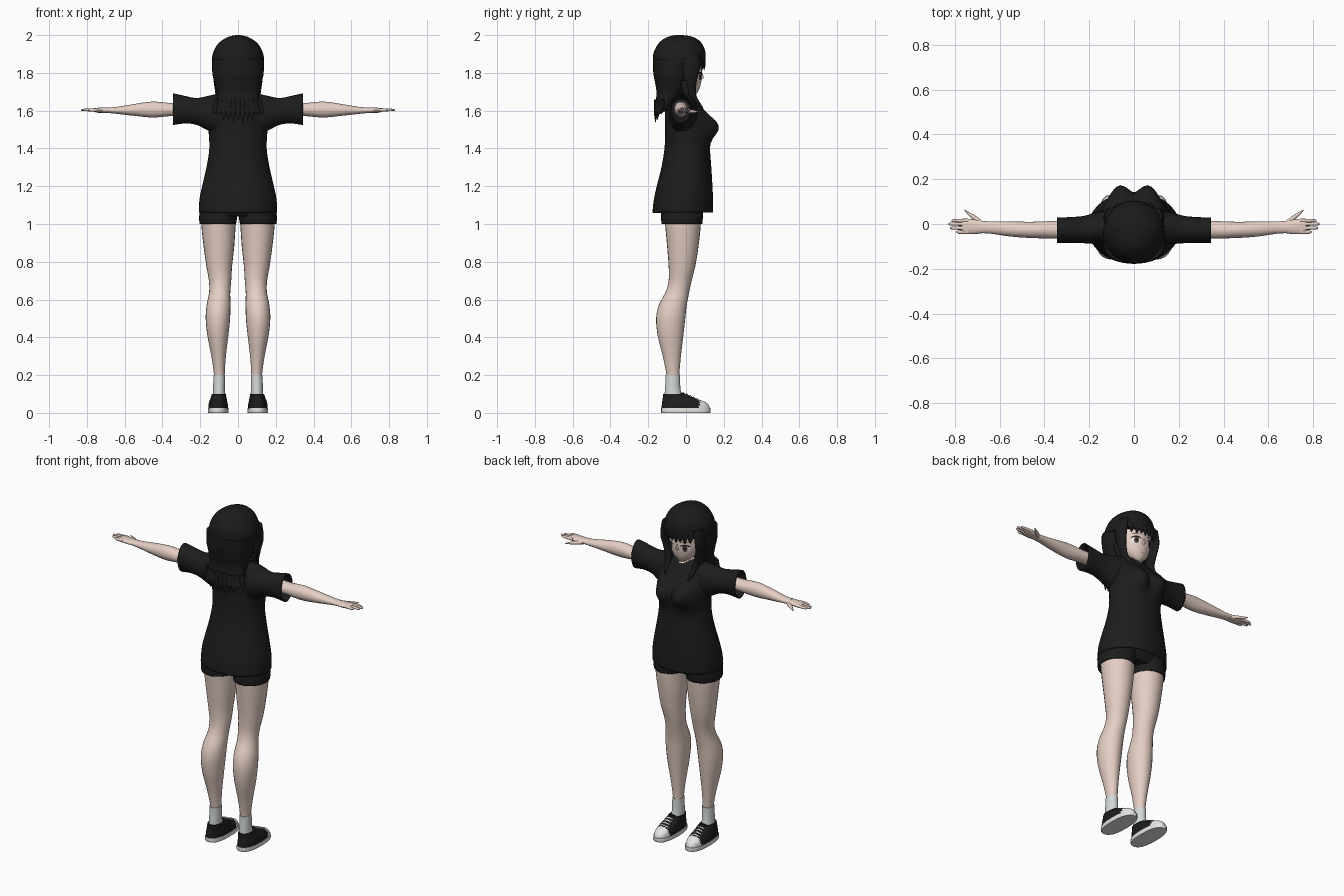
import bpy, bmesh, math
from mathutils import Vector
from mathutils.bvhtree import BVHTree

cube = bpy.data.objects.get("Cube")
if cube:
    bpy.data.objects.remove(cube)


def material(name, r, g, b):
    m = bpy.data.materials.new(name)
    m.use_nodes = True
    m.diffuse_color = (r, g, b, 1)
    bsdf = next(n for n in m.node_tree.nodes if n.type == 'BSDF_PRINCIPLED')
    bsdf.inputs['Base Color'].default_value = (r, g, b, 1)
    bsdf.inputs['Roughness'].default_value = 0.8
    return m


skin = material("skin", .78, .62, .55)
black = material("black cloth", .012, .012, .012)
hair = material("black hair", .011, .011, .011)
white = material("white rubber", .78, .78, .77)
sock = material("sock grey", .66, .69, .69)
iris = material("iris brown", .12, .07, .05)
lip = material("lip pink", .5, .22, .2)


def finish(name, bm, mats, rule=None, angle=50):
    bmesh.ops.recalc_face_normals(bm, faces=bm.faces[:])
    if rule:
        for f in bm.faces:
            f.material_index = rule(f.calc_center_median())
    me = bpy.data.meshes.new(name)
    bm.to_mesh(me)
    bm.free()
    for m in mats:
        me.materials.append(m)
    me.shade_smooth()
    me.set_sharp_from_angle(angle=math.radians(angle))
    ob = bpy.data.objects.new(name, me)
    bpy.context.scene.collection.objects.link(ob)
    return ob


def smooth_rings(rings, steps):
    """Pass a smooth curve through ring extents."""
    pts = [rings[0]] + list(rings) + [rings[-1]]
    out = []
    for i in range(1, len(pts) - 2):
        for s in range(steps):
            t = s / steps
            out.append([.5 * (2 * b + (c - a) * t + (2 * a - 5 * b + 4 * c - d) * t * t
                              + (3 * b - a - 3 * c + d) * t ** 3)
                        for a, b, c, d in zip(*pts[i - 1:i + 3])])
    return out + [list(rings[-1])]


def loft(name, rings, mats, axis='z', sx=1, segs=24, steps=4, power=1, caps=True,
         rule=None, shape=None, wall=0):
    """Rings are (position, low a, high a, low b, high b) across the axis."""
    bm = bmesh.new()
    rows = []
    for t, a0, a1, b0, b1 in smooth_rings(rings, steps):
        row = []
        for k in range(segs):
            u = 2 * math.pi * k / segs
            c, s = (math.copysign(abs(w) ** power, w) for w in (math.cos(u), math.sin(u)))
            a = (a0 + a1) / 2 + (a1 - a0) / 2 * c
            b = (b0 + b1) / 2 + (b1 - b0) / 2 * s
            p = Vector((a, b, t) if axis == 'z' else (t, a, b))
            if shape:
                p = shape(p)
            row.append(bm.verts.new((p.x * sx, p.y, p.z)))
        rows.append(row)
    for r, q in zip(rows, rows[1:]):
        for k in range(segs):
            n = (k + 1) % segs
            bm.faces.new((r[k], r[n], q[n], q[k]))
    if caps:
        bm.faces.new(rows[0])
        bm.faces.new(rows[-1])
    ob = finish(name, bm, mats, rule)
    if wall:
        mod = ob.modifiers.new("cloth thickness", 'SOLIDIFY')
        mod.thickness = wall
        mod.offset = -1
    return ob


def wide(*rings):
    """Rings centred on x = 0: (z, half width, back, front)."""
    return [(z, -x, x, y0, y1) for z, x, y0, y1 in rings]


def strand(name, root, mid, tip, w, d, sx=1):
    """Tapered lock of hair through three points."""
    loft(name, [(p.z, p.x - w * f, p.x + w * f, p.y - d * f, p.y + d * f)
                for p, f in ((Vector(root), 1), (Vector(mid), .9), (Vector(tip), .08))],
         [hair], segs=8, sx=sx)


# Head, nose and neck
head = loft("head", wide((1.682, .012, .02, .048), (1.695, .036, -.01, .06), (1.725, .068, -.05, .074),
                         (1.77, .09, -.09, .083), (1.82, .1, -.11, .084), (1.88, .1, -.11, .084),
                         (1.94, .07, -.09, .05)), [skin], segs=32)
loft("nose", wide((1.765, .008, .07, .082), (1.776, .007, .07, .094), (1.8, .003, .07, .085)), [skin], segs=8)
loft("neck", wide((1.62, .055, -.07, .035), (1.67, .042, -.06, .028), (1.74, .038, -.055, .022)), [skin])

# Face details laid on the head surface
face = BVHTree.FromPolygons([v.co for v in head.data.vertices],
                            [tuple(p.vertices) for p in head.data.polygons])


def decal(name, mat, cx, cz, rx, rz, lift, bend=0):
    bm = bmesh.new()
    rows = []
    for f in (.02, .35, .7, 1):
        row = []
        for k in range(20):
            u = 2 * math.pi * k / 20
            dx = rx * f * math.cos(u)
            x, z = cx + dx, cz + rz * f * math.sin(u) - bend * (dx / rx) ** 2
            hit = face.ray_cast(Vector((x, 1, z)), Vector((0, -1, 0)))[0]
            row.append(bm.verts.new((x, (hit.y if hit else .05) + lift, z)))
        rows.append(row)
    bm.faces.new(rows[0])
    for r, q in zip(rows, rows[1:]):
        for k in range(20):
            bm.faces.new((r[k - 1], r[k], q[k], q[k - 1]))
    ob = finish(name, bm, [mat])
    if sum(p.normal.y for p in ob.data.polygons) < 0:
        ob.data.flip_normals()


for side, s in (("left", 1), ("right", -1)):
    decal(side + "_eye_white", white, s * .046, 1.779, .024, .019, .002)
    decal(side + "_iris", iris, s * .045, 1.78, .013, .019, .004)
    decal(side + "_pupil", hair, s * .045, 1.782, .006, .01, .005)
    decal(side + "_upper_lash", hair, s * .047, 1.801, .027, .005, .006, .009)
    decal(side + "_brow", hair, s * .046, 1.822, .024, .002, .004, .005)
decal("mouth", lip, 0, 1.717, .012, .002, .002)

# Hair: crown, long back, fringe, side locks and ragged ends
loft("hair_crown", wide((1.848, .138, -.176, .1), (1.9, .134, -.173, .104), (1.95, .109, -.15, .088),
                        (1.982, .07, -.115, .055), (1.997, .03, -.075, .01), (2, .005, -.05, -.03)),
     [hair], segs=32)
loft("hair_back", wide((1.87, .136, -.175, .03), (1.8, .136, -.173, .03), (1.74, .123, -.162, .01),
                       (1.69, .112, -.156, -.02), (1.64, .116, -.163, -.06), (1.595, .118, -.168, -.1)),
     [hair], segs=32, power=.85)
for i in range(11):
    x = (i - 5) * .024
    edge = (x / .13) ** 2
    y = -.155 + .035 * edge
    strand("hair_end", (x * .92, y, 1.66), (x, y - .004, 1.6),
           (x * 1.06, y - .008, 1.535 + .055 * edge + .012 * (i % 2)), .017, .013)
for i in range(9):
    x = (i - 4) * .026
    y = -.042 + .138 * math.sqrt(1 - (x / .139) ** 2)
    strand("fringe", (x, y - .004, 1.9), (x, y, 1.85), (x * 1.03, y, 1.812 + .008 * (i % 2)), .018, .009)
for side, s in (("left", 1), ("right", -1)):
    loft(side + "_side_lock", [(1.9, .08, .128, -.03, .07), (1.82, .094, .136, -.02, .072),
                               (1.75, .088, .126, -.01, .056), (1.68, .075, .11, .005, .055),
                               (1.62, .068, .092, .035, .088), (1.58, .074, .078, .085, .1)],
         [hair], sx=s, segs=16)
    strand(side + "_thin_lock", (.112, -.01, 1.76), (.105, 0, 1.7), (.11, .015, 1.62), .018, .02, s)


# Shirt body, with a bust and an open neckline
def bust(p):
    if p.y > 0:
        d = ((abs(p.x) - .068) / .06) ** 2 + ((p.z - 1.515) / .068) ** 2
        p.y += .066 * math.exp(-d) * min(1, p.y / .06)
    return p


def neckline(c):
    return 1 if c.y > 0 and c.z > 1.662 + abs(c.x) * .75 else 0


loft("shirt_body", wide((1.06, .207, -.178, .143), (1.13, .204, -.17, .143), (1.2, .19, -.155, .14),
                        (1.3, .167, -.13, .134), (1.4, .152, -.114, .126), (1.5, .157, -.11, .12),
                        (1.57, .168, -.112, .105), (1.63, .165, -.105, .075), (1.672, .12, -.09, .045),
                        (1.695, .075, -.075, .03), (1.71, .052, -.065, .024)),
     [black, skin], segs=48, caps=False, rule=neckline, shape=bust, wall=.006)

# Shorts seat joining both legs
loft("shorts_seat", wide((1.04, .17, -.11, .07), (1.07, .195, -.13, .085), (1.15, .18, -.13, .11)), [black])

for side, s in (("left", 1), ("right", -1)):
    # Sleeve and arm
    loft(side + "_sleeve", [(.09, -.09, .07, 1.46, 1.695), (.16, -.09, .055, 1.495, 1.678),
                            (.22, -.086, .037, 1.525, 1.667), (.28, -.084, .031, 1.532, 1.678),
                            (.343, -.084, .029, 1.524, 1.692)],
         [black], axis='x', sx=s, caps=False, wall=.006)
    loft(side + "_arm", [(.2, -.065, .015, 1.57, 1.65), (.34, -.064, .014, 1.572, 1.64),
                         (.45, -.063, .01, 1.564, 1.648), (.55, -.056, .011, 1.573, 1.635),
                         (.64, -.043, .012, 1.583, 1.62), (.69, -.041, .013, 1.588, 1.617)],
         [skin], axis='x', sx=s)
    # Hand
    loft(side + "_palm", [(.67, -.04, .012, 1.589, 1.616), (.71, -.045, .02, 1.588, 1.616),
                          (.75, -.045, .022, 1.592, 1.615), (.768, -.04, .018, 1.597, 1.612)],
         [skin], axis='x', sx=s, segs=16)
    for y, end in ((-.036, .795), (-.018, .822), (0, .83), (.015, .815)):
        loft(side + "_finger", [(x, y - r, y + r, 1.604 - r, 1.604 + r)
                                for x, r in ((.74, .009), (.78, .008), (end - .008, .006), (end, .002))],
             [skin], axis='x', sx=s, segs=10)
    loft(side + "_thumb", [(.68, -.012, .016, 1.586, 1.61), (.71, .012, .038, 1.587, 1.606),
                           (.738, .038, .054, 1.588, 1.602), (.757, .06, .065, 1.592, 1.597)],
         [skin], axis='x', sx=s, segs=10)
    # Shorts leg and bare leg
    loft(side + "_shorts_leg", [(1, .01, .203, -.13, .086), (1.04, .004, .206, -.132, .09),
                                (1.1, .0, .195, -.13, .09)], [black], sx=s, caps=False, wall=.006)
    loft(side + "_leg", [(1.06, .006, .196, -.115, .08), (.98, .013, .193, -.109, .077),
                         (.88, .02, .182, -.1, .066), (.78, .031, .168, -.092, .05),
                         (.7, .036, .154, -.092, .03), (.64, .041, .153, -.108, .017),
                         (.57, .04, .166, -.144, .004), (.5, .042, .171, -.158, -.004),
                         (.41, .051, .162, -.15, -.014), (.3, .064, .141, -.123, -.027),
                         (.21, .07, .128, -.105, -.035), (.17, .07, .128, -.105, -.035)], [skin], sx=s)
    loft(side + "_sock", [(.07, .066, .136, -.114, -.015), (.12, .068, .132, -.112, -.028),
                          (.16, .068, .131, -.109, -.031), (.2, .068, .13, -.108, -.032)], [sock], sx=s)
    # Canvas shoe with rubber sole, toe cap and laces
    loft(side + "_shoe_sole", [(0, .053, .157, -.128, .126), (.003, .05, .16, -.132, .13),
                               (.025, .051, .159, -.132, .13)], [white], sx=s, power=.8, steps=2)
    loft(side + "_shoe_upper", [(.024, .053, .157, -.13, .127), (.045, .054, .156, -.128, .117),
                                (.06, .057, .152, -.126, .095), (.08, .061, .145, -.123, .045),
                                (.1, .065, .138, -.121, .0)],
         [black, white], sx=s, power=.85, segs=48, rule=lambda c: int(c.y > .072))
    for i in range(4):
        y, z, w = .006 + .018 * i, .1 - .0085 * i, .02 + .003 * i
        loft(side + "_lace", [(.104 + k * w, y - .004, y + .004, z - .007 - .006 * k * k, z + .003 - .006 * k * k)
                              for k in (-1, 0, 1)], [white], axis='x', sx=s, segs=8)
    loft(side + "_shoe_tongue", [(.08, .08, .126, -.03, .012), (.107, .084, .122, -.028, -.01)], [black], sx=s, segs=12)
